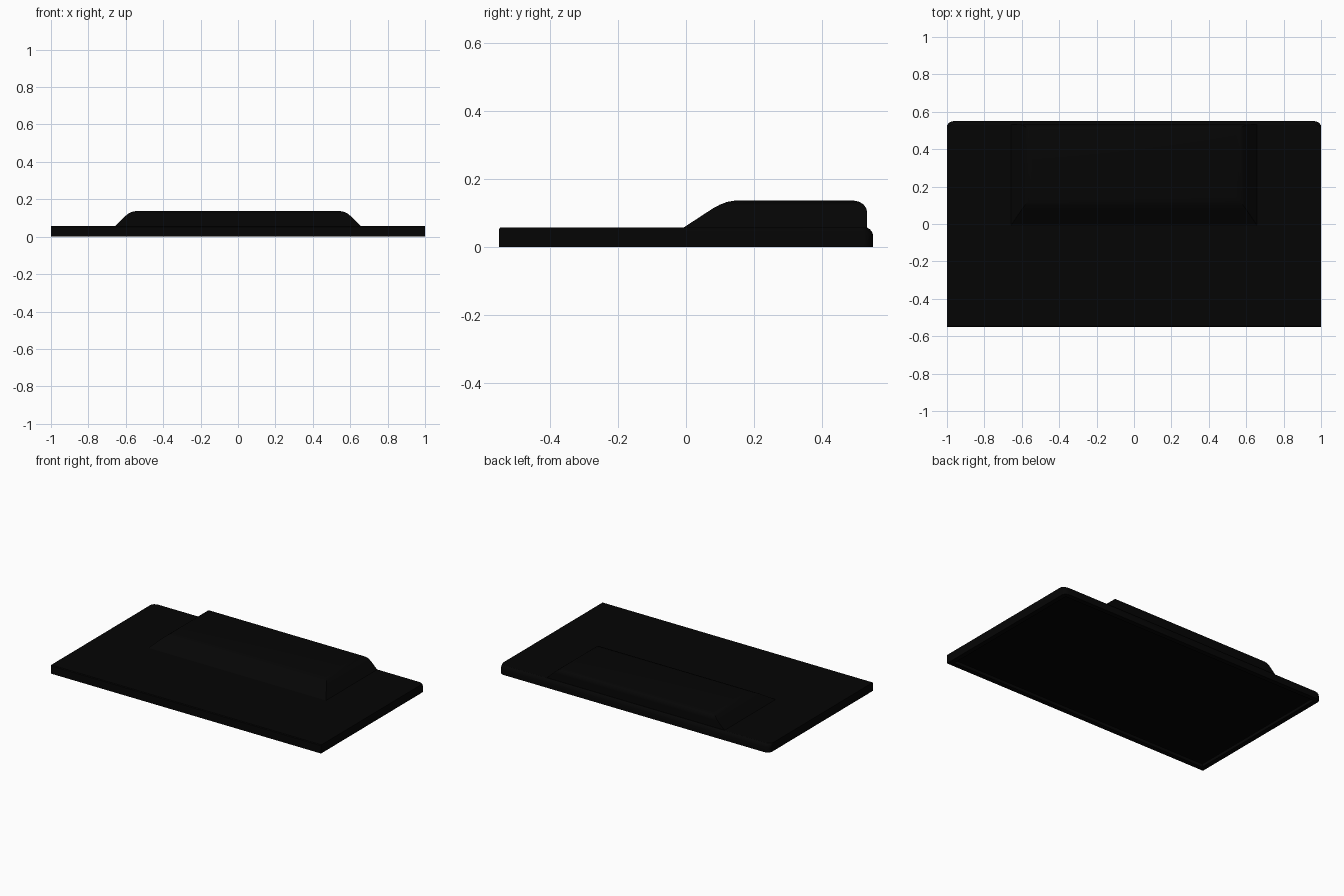
import bpy, bmesh, math

if "Cube" in bpy.data.objects:
    bpy.data.objects.remove(bpy.data.objects["Cube"])


def material(name, v):
    m = bpy.data.materials.new(name)
    m.diffuse_color = (v, v, v, 1)
    m.use_nodes = True
    m.node_tree.nodes["Principled BSDF"].inputs["Base Color"].default_value = m.diffuse_color
    return m


def outline(hx, yf, yb, z, rx=0.0, ry=0.0, n=6):
    """Rectangle ring, counter-clockwise, with optional rounded back corners."""
    pts = [(-hx, yf, z), (hx, yf, z)]
    if rx == 0:
        return pts + [(hx, yb, z), (-hx, yb, z)]
    arc = []
    for i in range(n + 1):
        a = math.pi / 2 * i / n
        arc.append((hx - rx + rx * math.cos(a), yb - ry + ry * math.sin(a), z))
    return pts + arc + [(-x, y, h) for x, y, h in reversed(arc)]


def loft(name, rings, mat):
    """Skin a closed solid through a list of equal-sized rings."""
    bm = bmesh.new()
    loops = [[bm.verts.new(p) for p in r] for r in rings]
    n = len(loops[0])
    for a, b in zip(loops, loops[1:]):
        for i in range(n):
            j = (i + 1) % n
            bm.faces.new((a[i], a[j], b[j], b[i]))
    bm.faces.new(loops[0][::-1])
    bm.faces.new(loops[-1])
    bmesh.ops.recalc_face_normals(bm, faces=bm.faces)
    me = bpy.data.meshes.new(name)
    bm.to_mesh(me)
    bm.free()
    ob = bpy.data.objects.new(name, me)
    bpy.context.collection.objects.link(ob)
    me.materials.append(mat)
    return ob


black = material("black_plastic", 0.0015)
glass = material("dark_glass", 0.001)
DEPTH = 0.02      # how far the screen sits inside the bezel

# Panel: recessed underside, raised bezel, rounded back edge and corners
panel = [outline(0.968, -0.518, 0.518, z, 0.004, 0.004) for z in (DEPTH, 0.0)]
for z, yf, yb in [(0, -0.55, 0.55), (0.034, -0.55, 0.55), (0.044, -0.55, 0.547),
                  (0.052, -0.55, 0.541), (0.057, -0.546, 0.533)]:
    panel.append(outline(1.0, yf, yb, z, 0.04, 0.03))
shell = loft("panel", panel, black)

# Screen: the recessed face of the panel
shell.data.materials.append(glass)
for f in shell.data.polygons:
    if all(abs(shell.data.vertices[v].co.z - DEPTH) < 1e-5 for v in f.vertices):
        f.material_index = 1

# Rear housing: sloped front and sides, upright back, softened top edge
housing = loft("rear_housing", [outline(hx, yf, yb, z) for z, hx, yf, yb in [
    (0.050, 0.665, -0.018, 0.532),
    (0.057, 0.658, -0.008, 0.532),
    (0.104, 0.609, 0.064, 0.532),
    (0.115, 0.597, 0.081, 0.529),
    (0.125, 0.584, 0.100, 0.522),
    (0.133, 0.566, 0.121, 0.510),
    (0.137, 0.545, 0.145, 0.492)]], black)

# Fuse the housing into the panel so the shell is one surface
mod = shell.modifiers.new("fuse", 'BOOLEAN')
mod.operation, mod.solver, mod.object = 'UNION', 'EXACT', housing
bpy.ops.object.select_all(action='DESELECT')
shell.select_set(True)
bpy.context.view_layer.objects.active = shell
bpy.ops.object.modifier_apply(modifier="fuse")
bpy.data.objects.remove(housing)
bpy.ops.object.shade_smooth_by_angle(angle=math.radians(25))
